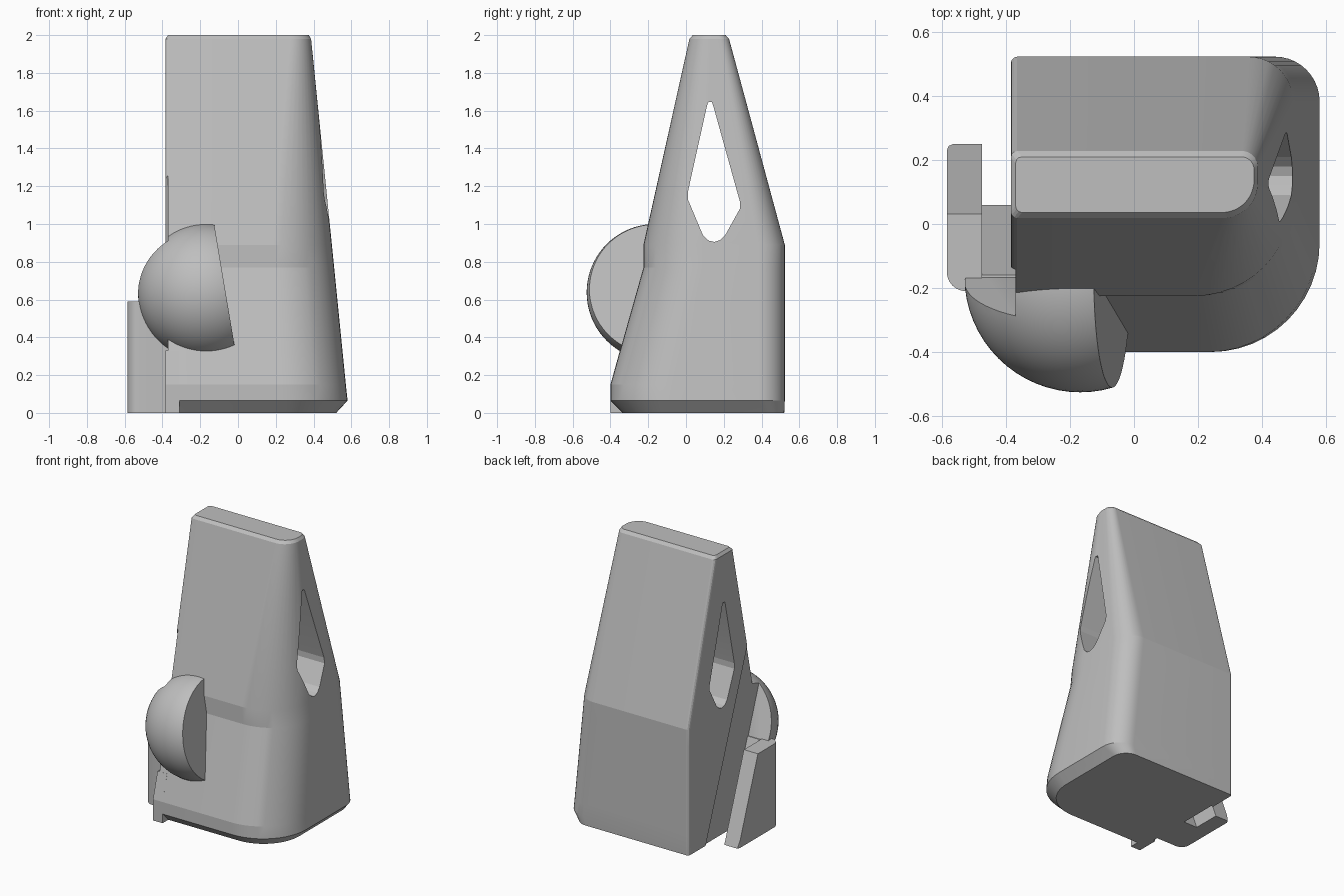
import bpy, bmesh
from math import pi, cos, sin, radians
from mathutils import Matrix, Vector

old = bpy.data.objects.get("Cube")
if old:
    bpy.data.objects.remove(old, do_unlink=True)

grey = bpy.data.materials.new("light_grey")
grey.use_nodes = True
grey.diffuse_color = (0.52, 0.52, 0.52, 1)
grey.node_tree.nodes["Principled BSDF"].inputs["Base Color"].default_value = grey.diffuse_color


def finish(name, bm):
    bmesh.ops.recalc_face_normals(bm, faces=bm.faces)
    mesh = bpy.data.meshes.new(name)
    bm.to_mesh(mesh)
    bm.free()
    mesh.materials.append(grey)
    ob = bpy.data.objects.new(name, mesh)
    bpy.context.collection.objects.link(ob)
    return ob


def loft(name, rings):
    """Skin a stack of equally long point rings and cap both ends."""
    bm = bmesh.new()
    loops = [[bm.verts.new(p) for p in ring] for ring in rings]
    n = len(loops[0])
    for a, b in zip(loops, loops[1:]):
        for i in range(n):
            j = (i + 1) % n
            bm.faces.new((a[i], a[j], b[j], b[i]))
    bm.faces.new(loops[0])
    bm.faces.new(loops[-1])
    return finish(name, bm)


def side_prism(name, x0, x1, outline):
    """Extrude a (y, z) outline along x."""
    return loft(name, [[(x, y, z) for y, z in outline] for x in (x0, x1)])


def cut(ob, cutter):
    cutter.hide_render = True
    mod = ob.modifiers.new("cut", "BOOLEAN")
    mod.operation = "DIFFERENCE"
    mod.solver = "EXACT"
    mod.object = cutter
    bpy.context.view_layer.objects.active = ob
    bpy.ops.object.modifier_apply(modifier=mod.name)
    bpy.data.objects.remove(cutter, do_unlink=True)


def smooth(ob, angle):
    bpy.ops.object.select_all(action="DESELECT")
    ob.select_set(True)
    bpy.context.view_layer.objects.active = ob
    bpy.ops.object.shade_smooth_by_angle(angle=radians(angle))


def corner(cx, cy, r, start, steps):
    return [(cx + r * cos(start + pi / 2 * i / steps),
             cy + r * sin(start + pi / 2 * i / steps)) for i in range(steps + 1)]


def body_ring(z, front, back, right, rf, rb, left=-0.385):
    """Rounded section: wide radii on the outer side, tiny ones on the flat side."""
    r = 0.02
    pts = corner(left + r, front + r, r, pi, 3)
    pts += corner(right - rf, front + rf, rf, -pi / 2, 12)
    pts += corner(right - rb, back - rb, rb, 0, 10)
    pts += corner(left + r, back - r, r, pi / 2, 3)
    return [(x, y, z) for x, y in pts]


# Tapered body: chamfered base, waist, wedge top with a small bevel
body = loft("body", [
    body_ring(0.00, -0.335, 0.52, 0.52, 0.28, 0.10),
    body_ring(0.065, -0.40, 0.523, 0.58, 0.34, 0.14),
    body_ring(0.15, -0.40, 0.523, 0.571, 0.34, 0.14),
    body_ring(0.77, -0.225, 0.523, 0.509, 0.31, 0.14),
    body_ring(0.89, -0.225, 0.523, 0.497, 0.31, 0.14),
    body_ring(1.98, 0.018, 0.228, 0.387, 0.11, 0.05),
    body_ring(2.00, 0.036, 0.210, 0.375, 0.10, 0.04, -0.37)])

# Teardrop window through the body
cut(body, side_prism("window_cutter", -1, 1, [
    (0.112, 1.63), (0.118, 1.645), (0.137, 1.645), (0.143, 1.63),
    (0.285, 1.12), (0.285, 1.08), (0.21, 0.945), (0.18, 0.915),
    (0.15, 0.905), (0.12, 0.912), (0.09, 0.94), (0.01, 1.13), (0.01, 1.17)]))

# Shallow slanted recess on the flat side
cut(body, side_prism("recess_cutter", -1, -0.37, [
    (0.368, -0.1), (-0.2, 1.41), (-1, 1.41), (-1, -0.1)]))
smooth(body, 11)

# Foot that squares off the chamfer at the front corner
foot = side_prism("front_foot", -0.385, -0.31, [
    (-0.40, 0), (-0.40, 0.15), (-0.35, 0.33), (-0.25, 0.33), (-0.25, 0)])

# Dome on the front, sliced by a tilted plane
bm = bmesh.new()
bmesh.ops.create_uvsphere(bm, u_segments=64, v_segments=40, radius=0.362,
                          matrix=Matrix.Translation((-0.168, -0.164, 0.638)))
for point, normal in (((-0.066, 0, 0.64), (0.986, 0, 0.165)),
                      ((0, -0.1, 0), (0, 1, 0))):
    cut_geom = bmesh.ops.bisect_plane(
        bm, geom=bm.verts[:] + bm.edges[:] + bm.faces[:], plane_co=Vector(point),
        plane_no=Vector(normal), clear_outer=True)["geom_cut"]
    bmesh.ops.contextual_create(
        bm, geom=[e for e in cut_geom if isinstance(e, bmesh.types.BMEdge)])
dome = finish("dome", bm)
cut(dome, side_prism("slot_cutter", -1, -0.37, [
    (0.05, 0), (-0.36, 1.108), (1, 1.108), (1, 0)]))
smooth(dome, 25)

# Clip: outer wall with sloped back, rounded front edge, joined by a web
wall_plan = [(-0.475, 0.25), (-0.565, 0.25), (-0.579, 0.244), (-0.585, 0.23)]
wall_plan += corner(-0.525, -0.15, 0.06, pi, 6) + [(-0.475, -0.21)]
wall = loft("clip_wall", [[(x, y, z) for x, y in wall_plan] for z in (0, 0.59)])
cut(wall, side_prism("wall_slope_cutter", -1, 0, [
    (0.287, -0.1), (-0.13, 1.027), (1, 1.027), (1, -0.1)]))
smooth(wall, 20)
web = side_prism("clip_web", -0.50, -0.36, [
    (0.06, 0), (-0.16, 0.585), (-0.21, 0.585), (-0.21, 0)])
